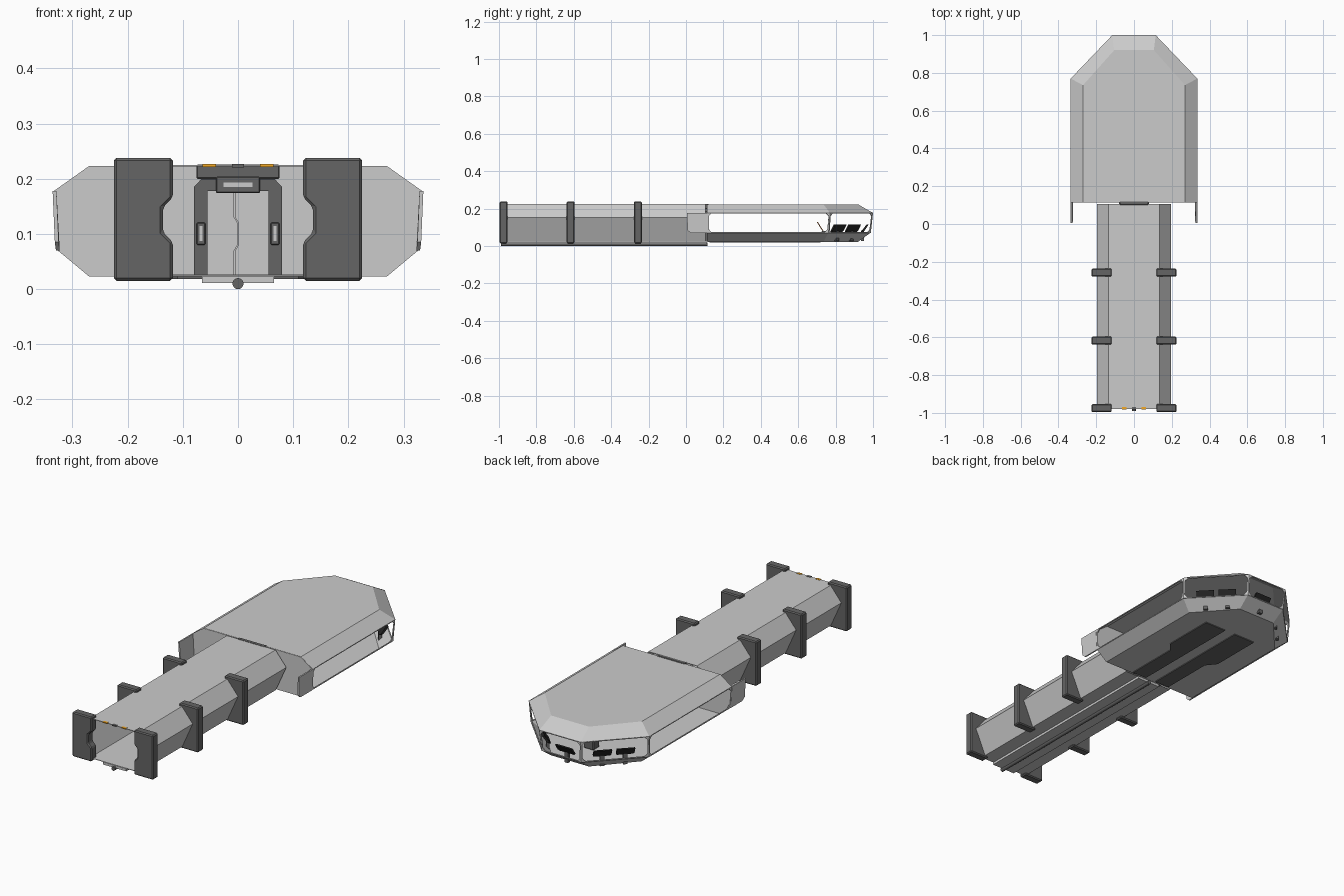
import bpy, bmesh
from mathutils import Vector

if "Cube" in bpy.data.objects:
    bpy.data.objects.remove(bpy.data.objects["Cube"])


def material(name, col):
    m = bpy.data.materials.new(name)
    m.diffuse_color = (*col, 1)
    m.use_nodes = True
    m.node_tree.nodes["Principled BSDF"].inputs["Base Color"].default_value = m.diffuse_color
    return m


BLACK = material("black", (0.02, 0.02, 0.02))
DARK = material("dark_grey", (0.13, 0.13, 0.13))
PALE = material("pale_grey", (0.65, 0.65, 0.65))
ORANGE = material("orange", (0.9, 0.4, 0.02))
BROWN = material("brown", (0.35, 0.13, 0.04))


def make(name, verts, faces, mat=None, solid=0, bevel=0, mirror=False):
    bm = bmesh.new()
    vs = [bm.verts.new(v) for v in verts]
    for f in faces:
        bm.faces.new([vs[i] for i in f])
    bmesh.ops.recalc_face_normals(bm, faces=bm.faces)
    me = bpy.data.meshes.new(name)
    bm.to_mesh(me)
    bm.free()
    ob = bpy.data.objects.new(name, me)
    bpy.context.collection.objects.link(ob)
    if mat:
        me.materials.append(mat)
    if solid:
        ob.modifiers.new("solid", 'SOLIDIFY').thickness = solid
    if bevel:
        b = ob.modifiers.new("bevel", 'BEVEL')
        b.width, b.segments = bevel, 1
    if mirror:
        ob.modifiers.new("mirror", 'MIRROR')
    return ob


def loft(name, rings, closed=True, cap0=False, cap1=False, **kw):
    n = len(rings[0])
    faces = []
    for r in range(len(rings) - 1):
        for i in range(n if closed else n - 1):
            j = (i + 1) % n
            faces.append((r*n + i, r*n + j, (r+1)*n + j, (r+1)*n + i))
    if cap0:
        faces.append(tuple(range(n)))
    if cap1:
        faces.append(tuple(range((len(rings)-1)*n, len(rings)*n)))
    return make(name, [v for r in rings for v in r], faces, **kw)


def prism(name, xz, y0, y1, **kw):
    return loft(name, [[(x, y, z) for x, z in xz] for y in (y0, y1)],
                cap0=True, cap1=True, **kw)


def box(name, x0, x1, y0, y1, z0, z1, **kw):
    return prism(name, [(x0, z0), (x1, z0), (x1, z1), (x0, z1)], y0, y1, **kw)


def both(half):
    return half + [(-x, z) for x, z in reversed(half)]


# corridor: open six-sided tube
hexa = both([(0.135, 0.225), (0.195, 0.153), (0.137, 0.024)])
loft("corridor_shell", [[(x, y, z) for x, z in hexa] for y in (-0.98, 0.105)], solid=0.003)

# floor keel and pipe below the corridor
box("keel_plate", -0.065, 0.065, -0.98, 0.11, 0.011, 0.023)
bpy.ops.mesh.primitive_cylinder_add(vertices=16, radius=0.01, depth=1.105,
                                    location=(0, -0.4375, 0.01), rotation=(1.570796, 0, 0))
pipe = bpy.context.object
pipe.name = "keel_pipe"
pipe.data.materials.append(DARK)
bpy.ops.object.shade_smooth_by_angle()

# three pairs of clamps with a notched inner edge
clamp = [(0.118, 0.238), (0.225, 0.238), (0.225, 0.015), (0.118, 0.015),
         (0.118, 0.085), (0.136, 0.103), (0.136, 0.148), (0.118, 0.166)]
for i, y in enumerate((-0.975, -0.617, -0.257)):
    prism(f"clamp_pair_{i+1}", clamp, y - 0.021, y + 0.021, mat=DARK, bevel=0.005, mirror=True)

# lamps under the front edge of the corridor roof
box("orange_lamp", 0.04, 0.064, -0.983, -0.97, 0.2215, 0.2265, mat=ORANGE, mirror=True)
box("centre_lamp", -0.011, 0.011, -0.983, -0.97, 0.2205, 0.2265, mat=DARK)

# cabin plan outlines, from right rear round the bow to left rear
flat = both([(0.27, 0.115), (0.27, 0.735), (0.105, 0.92)])
top_rim = both([(0.335, 0.115), (0.335, 0.77), (0.115, 1.0)])
low_rim = both([(0.329, 0.115), (0.329, 0.762), (0.11, 0.988)])


def level(outline, z):
    return [(x, y, z) for x, y in outline]


loft("cabin_roof", [level(flat, 0.223), level(top_rim, 0.177)], closed=False, cap0=True, solid=0.004)
loft("cabin_hull", [level(flat, 0.023), level(low_rim, 0.072)], closed=False, cap0=True, solid=0.004)

# rear bulkhead of the cabin
wall = both([(0.27, 0.222), (0.333, 0.177), (0.328, 0.072), (0.27, 0.024)])
prism("rear_bulkhead", wall, 0.113, 0.119)


# window frames with cut corners, one for every side of the cabin
def frame(name, a, b, c, d, w):
    a, b, c, d = (Vector(v) for v in (a, b, c, d))
    u, v = (b - a).normalized(), (d - a).normalized()
    k = 0.014
    vs = [a, b, c, d]
    for p, su, sv in ((a, 1, 1), (b, -1, 1), (c, -1, -1), (d, 1, -1)):
        q = p + u*su*w + v*sv*w*0.6
        pair = [q + v*sv*k, q + u*su*k]
        vs += pair if su*sv > 0 else pair[::-1]
    faces = [(0, 4, 5), (1, 6, 7), (2, 8, 9), (3, 10, 11),
             (0, 5, 6, 1), (1, 7, 8, 2), (2, 9, 10, 3), (3, 11, 4, 0)]
    make(name, vs, faces, solid=0.005)


low, top = level(low_rim, 0.07), level(top_rim, 0.178)
names = ("right_side", "right_bow", "front_bow", "left_bow", "left_side")
for i, n in enumerate(names):
    frame(n + "_window_frame", low[i], low[i+1], top[i+1], top[i], 0.007)

# side shutters sticking out behind the cabin
loft("side_shutter",
     [[(0.333 + dx, 0.115, 0.178), (0.333 + dx, 0.005, 0.178), (0.329 + dx, 0.008, 0.085),
       (0.327 + dx, 0.025, 0.07), (0.327 + dx, 0.115, 0.07)] for dx in (-0.004, 0.003)],
     cap0=True, cap1=True, mirror=True)

# door at the end of the corridor
box_half = [(0.08, 0.024), (0.08, 0.185), (0.066, 0.2)]
inner = [(-0.055, 0.024), (-0.055, 0.178), (0.055, 0.178), (0.055, 0.024)]
prism("door_frame", both(box_half) + inner, 0.092, 0.114, mat=DARK)
seam = [(-0.006, 0.178), (-0.006, 0.13), (0, 0.12), (0, 0.08), (-0.006, 0.07), (-0.006, 0.024)]
for side, s in (("left", -1), ("right", 1)):
    edge = [(x + s*0.0008, z) for x, z in seam]
    prism(f"{side}_door_leaf", [(s*0.055, 0.178)] + edge + [(s*0.055, 0.024)], 0.102, 0.112, mat=PALE)
box("door_side_panel", 0.059, 0.075, 0.084, 0.094, 0.08, 0.121, mat=DARK, bevel=0.002, mirror=True)
box("door_side_light", 0.064, 0.07, 0.082, 0.085, 0.087, 0.114, mat=PALE, mirror=True)
box("door_header", -0.04, 0.04, 0.082, 0.094, 0.174, 0.204, mat=DARK, bevel=0.002)
box("door_header_light", -0.026, 0.026, 0.08, 0.083, 0.185, 0.193, mat=PALE)
box("door_seal", -0.075, 0.075, 0.1, 0.12, 0.2, 0.226, mat=DARK, bevel=0.002)

# belly panels under the cabin
plan = [(0.03, 0.125), (0.11, 0.125), (0.11, 0.4), (0.15, 0.45), (0.15, 0.72), (0.03, 0.72)]
loft("belly_panel", [level(plan, 0.0185), level(plan, 0.0235)], cap0=True, cap1=True,
     mat=DARK, mirror=True)


# control screens leaning inside the bow windows
def screen(name, i, t, width):
    a, b = Vector(low[i]), Vector(low[i+1])
    u = (b - a).normalized()
    n = Vector((-u.y, u.x, 0))
    c = a.lerp(b, t) + n*0.012
    rings = []
    for off in (0, 0.012):
        rings.append([c + u*du*width/2 + n*(off + lean) + Vector((0, 0, dz))
                      for du, dz, lean in ((-0.9, 0.004, 0.03), (0.9, 0.004, 0.03), (1, 0.012, 0.022),
                                           (1, 0.044, 0), (-1, 0.044, 0), (-1, 0.012, 0.022))])
    loft(name, rings, cap0=True, cap1=True, mat=BLACK)
    foot = [c + u*du*0.01 + n*dn for du, dn in ((-1, 0.025), (1, 0.025), (1, 0.04), (-1, 0.04))]
    loft(name + "_stand", [[p + Vector((0, 0, z)) for p in foot] for z in (-0.044, 0.012)],
         cap0=True, cap1=True, mat=DARK)


for side, i in (("right", 1), ("left", 3)):
    screen(side + "_screen_1", i, 0.33, 0.085)
    screen(side + "_screen_2", i, 0.67, 0.085)
screen("front_screen", 2, 0.5, 0.09)

# slanted seat back behind the controls
loft("seat_back", [[(x, 0.73, 0.08), (x, 0.736, 0.08), (x, 0.704, 0.13), (x, 0.698, 0.13)]
                   for x in (-0.03, 0.03)], cap0=True, cap1=True, mat=BROWN)
box("seat_base", -0.028, 0.028, 0.725, 0.775, 0.026, 0.08, mat=DARK, bevel=0.004)
